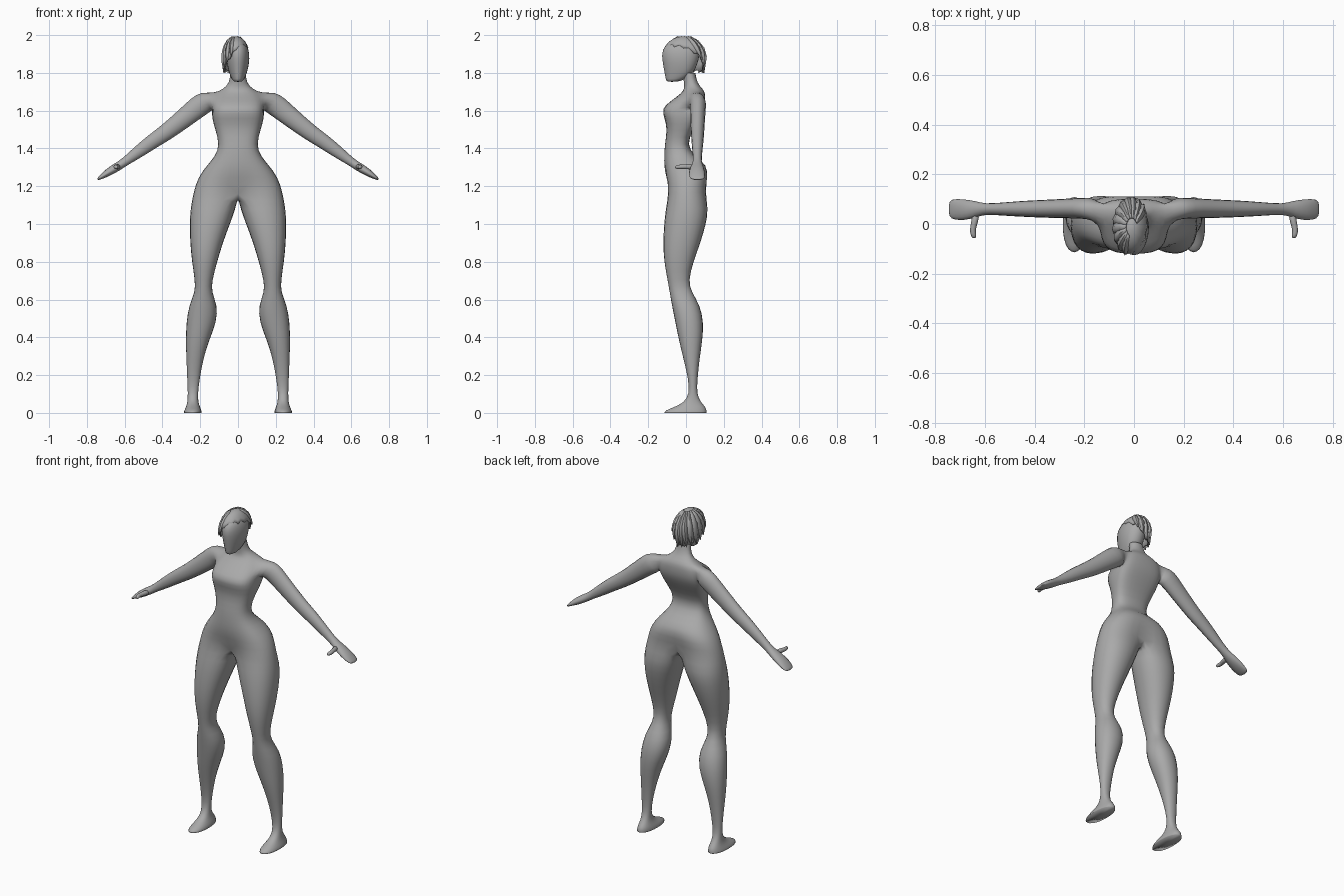
import bpy, bmesh, math, random
from mathutils import Vector

random.seed(4)
if "Cube" in bpy.data.objects:
    bpy.data.objects.remove(bpy.data.objects["Cube"])

grey = bpy.data.materials.new("clay_grey")
grey.use_nodes = True
grey.diffuse_color = (0.4, 0.4, 0.4, 1)
grey.node_tree.nodes["Principled BSDF"].inputs["Base Color"].default_value = (0.4, 0.4, 0.4, 1)


def finish(bm, name, mirror=False, levels=1, thickness=0.0, angle=180):
    bmesh.ops.recalc_face_normals(bm, faces=bm.faces[:])
    mesh = bpy.data.meshes.new(name)
    bm.to_mesh(mesh)
    bm.free()
    mesh.materials.append(grey)
    ob = bpy.data.objects.new(name, mesh)
    bpy.context.collection.objects.link(ob)
    bpy.ops.object.select_all(action='DESELECT')
    ob.select_set(True)
    bpy.context.view_layer.objects.active = ob
    bpy.ops.object.shade_smooth_by_angle(angle=math.radians(angle))
    if mirror:
        ob.modifiers.new("Mirror", 'MIRROR').use_clip = True
    if thickness:
        sol = ob.modifiers.new("Solidify", 'SOLIDIFY')
        sol.thickness, sol.offset = thickness, -1
    if levels:
        sub = ob.modifiers.new("Subdivision", 'SUBSURF')
        sub.levels = sub.render_levels = levels
    return ob


def power(v, p):
    return math.copysign(abs(v) ** p, v) if abs(v) > 1e-9 else 0.0


def bridge(bm, a, b, closed=True):
    n = len(a)
    for i in range(n if closed else n - 1):
        j = (i + 1) % n
        bm.faces.new((a[i], a[j], b[j], b[i]))


def section(z, half, front, widest, back, p, angles):
    """Cross-section with its own front depth, back depth and widest line."""
    pts = []
    for a in angles:
        s = power(math.sin(a), p)
        depth = widest - front if s < 0 else back - widest
        pts.append(Vector((half * power(math.cos(a), p), widest + s * depth, z)))
    return pts


# ---- Body: half torso, leg and arm in one skin, mirrored ----
body = bmesh.new()
half_turn = [math.radians(-90 + i * 22.5) for i in range(9)]
torso = [  # z, half width, front, widest, back, squareness
    (1.17, .240, -.105, .0, .115, .8), (1.25, .214, -.113, .01, .128, .8),
    (1.31, .167, -.118, .0, .115, .8), (1.36, .122, -.117, -.03, .05, .8),
    (1.42, .099, -.114, -.04, .002, .8), (1.50, .122, -.100, -.02, .04, .75),
    (1.56, .140, -.115, .0, .075, .65), (1.61, .140, -.133, .03, .098, .6),
    (1.65, .138, -.085, .05, .103, .7), (1.692, .125, -.025, .06, .103, .8),
    (1.715, .080, -.010, .05, .09, .9), (1.745, .046, -.010, .03, .06, 1),
    (1.80, .042, -.020, .02, .05, 1)]
rows = []
for k, ring in enumerate(torso):
    pts = section(*ring, half_turn)
    if k < 2:                       # cleft and groin
        pts[8].y *= .7 if k == 0 else .85
        pts[0].y *= .6 if k == 0 else .95
    rows.append([body.verts.new(p) for p in pts])

ARM_ROW, ARM_COL = (7, 8), (3, 4)   # quads left open for the arm
for k in range(len(rows) - 1):
    for i in range(8):
        if not (k in ARM_ROW and i in ARM_COL):
            body.faces.new((rows[k][i], rows[k][i + 1], rows[k + 1][i + 1], rows[k + 1][i]))

# Leg
crotch = [body.verts.new((0, y, 1.152)) for y in (.05, .01, -.03)]
loop = rows[0] + crotch
legs = [  # z, inner x, outer x, front, back
    (1.08, .012, .253, -.108, .120), (1.0, .042, .257, -.117, .107),
    (.9, .080, .254, -.122, .077), (.8, .110, .244, -.117, .040),
    (.7, .137, .228, -.097, .012), (.64, .140, .227, -.087, .030),
    (.57, .108, .260, -.075, .075), (.48, .112, .274, -.057, .094),
    (.38, .155, .277, -.037, .087), (.28, .185, .273, -.012, .071),
    (.18, .203, .269, .012, .061), (.10, .213, .265, .018, .056),
    (.055, .210, .268, -.010, .080), (.03, .200, .276, -.065, .105),
    (.012, .193, .285, -.113, .110), (0, .193, .287, -.115, .110)]
for z, inner, outer, front, back in legs:
    cx, cy = (inner + outer) / 2, (front + back) / 2
    rx, ry = (outer - inner) * .515, (back - front) * .515
    ring = []
    for k in range(12):
        a = math.radians(-120 + 30 * k)
        ring.append(body.verts.new((cx + rx * power(math.cos(a), .9),
                                    cy + ry * power(math.sin(a), .9), z)))
    bridge(body, loop, ring)
    loop = ring
sole = body.faces.new(loop)
crease = body.edges.layers.float.new("crease_edge")
for e in sole.edges:
    e[crease] = 1.0

# Arm and hand
b, m, t = rows[7], rows[8], rows[9]
loop = [t[4], t[5], m[5], b[5], b[4], b[3], m[3], t[3]]
arm = [  # x, z, y, half height, half depth
    (.165, 1.652, .062, .060, .046), (.21, 1.622, .064, .060, .043),
    (.285, 1.560, .062, .053, .040), (.385, 1.481, .061, .045, .036),
    (.445, 1.443, .061, .041, .033), (.53, 1.380, .060, .034, .027),
    (.60, 1.328, .060, .022, .021), (.638, 1.303, .059, .024, .035),
    (.685, 1.275, .057, .022, .044), (.722, 1.250, .059, .013, .043),
    (.746, 1.234, .061, .005, .035)]
up = Vector((.6, 0, .8))
for x, z, y, rz, ry in arm:
    ring = []
    for k in range(8):
        a = math.radians(45 * k)
        ring.append(body.verts.new(Vector((x, y, z)) + up * math.cos(a) * rz * 1.07
                                   + Vector((0, math.sin(a) * ry * 1.07, 0))))
    bridge(body, loop, ring)
    loop = ring
body.faces.new(loop)
finish(body, "body", mirror=True)

# ---- Thumbs ----
thumb = bmesh.new()
loop = None
for x, y, z, r in ((.635, .045, 1.302, .017), (.640, .010, 1.304, .017),
                   (.650, -.025, 1.303, .013), (.645, -.045, 1.302, .014),
                   (.643, -.058, 1.300, .008)):
    ring = [thumb.verts.new((x + r * math.cos(a), y, z + r * math.sin(a)))
            for a in (math.radians(60 * k) for k in range(6))]
    if loop:
        bridge(thumb, loop, ring)
    else:
        thumb.faces.new(ring)
    loop = ring
thumb.faces.new(loop)
finish(thumb, "thumbs", mirror=True)

# ---- Head ----
head = bmesh.new()
turn = [math.radians(30 * k - 90) for k in range(12)]
loop = None
for ring_data in ((1.752, .022, -.102, -.075, -.050, 1), (1.765, .034, -.110, -.04, .0, 1),
                  (1.80, .050, -.118, -.01, .042, 1), (1.85, .062, -.127, -.01, .065, 1),
                  (1.90, .064, -.135, -.01, .078, 1), (1.945, .052, -.118, -.01, .066, .9),
                  (1.975, .026, -.060, -.02, .03, 1)):
    ring = [head.verts.new(p) for p in section(*ring_data, turn)]
    if loop:
        bridge(head, loop, ring)
    else:
        head.faces.new(ring)
    loop = ring
head.faces.new(loop)
finish(head, "head")


# ---- Hair: cap with a slanted edge, overlaid by pointed locks ----
def hair_point(az, el, lift=0.0):
    a, e = math.radians(az), math.radians(el)
    c = math.cos(e) if el > 0 else max(math.cos(e), .88)
    return Vector((-.010 + (.073 + lift) * math.cos(a) * c,
                   -.012 + (.117 + lift) * math.sin(a) * c,
                   1.88 + (.114 + lift) * math.sin(e)))


edge_heights = [30, 8, -38, -40, -30, -12, 25, 35, 30]  # every 45 degrees from the left side


def hair_edge(az):
    f = (az % 360) / 45
    i = int(f)
    return edge_heights[i] + (edge_heights[i + 1] - edge_heights[i]) * (f - i)


cap = bmesh.new()
loop = None
for row in range(6):
    ring = []
    for k in range(24):
        low = hair_edge(k * 15) + (5 if k % 2 else -3)
        ring.append(cap.verts.new(hair_point(k * 15, 84 + (low - 84) * row / 5)))
    if loop:
        bridge(cap, loop, ring)
    else:
        cap.faces.new(ring)
    loop = ring
finish(cap, "hair_cap", levels=0, thickness=.008, angle=35)

locks = bmesh.new()
for az in range(50, 270, 20):
    low = hair_edge(az) - random.uniform(2, 9)
    previous = None
    for s in range(6):
        f = s / 5
        el = 72 + (low - 72) * f
        mid = az - 14 * (1 - f)
        width = 13 * (1 - f ** 3) + 1.5
        ring = [locks.verts.new(hair_point(mid + side * width, el, lift))
                for side, lift in ((-1, .001), (0, .006), (1, .001))]
        if previous:
            bridge(locks, previous, ring, closed=False)
        previous = ring
finish(locks, "hair_locks", levels=0, thickness=.006, angle=35)
